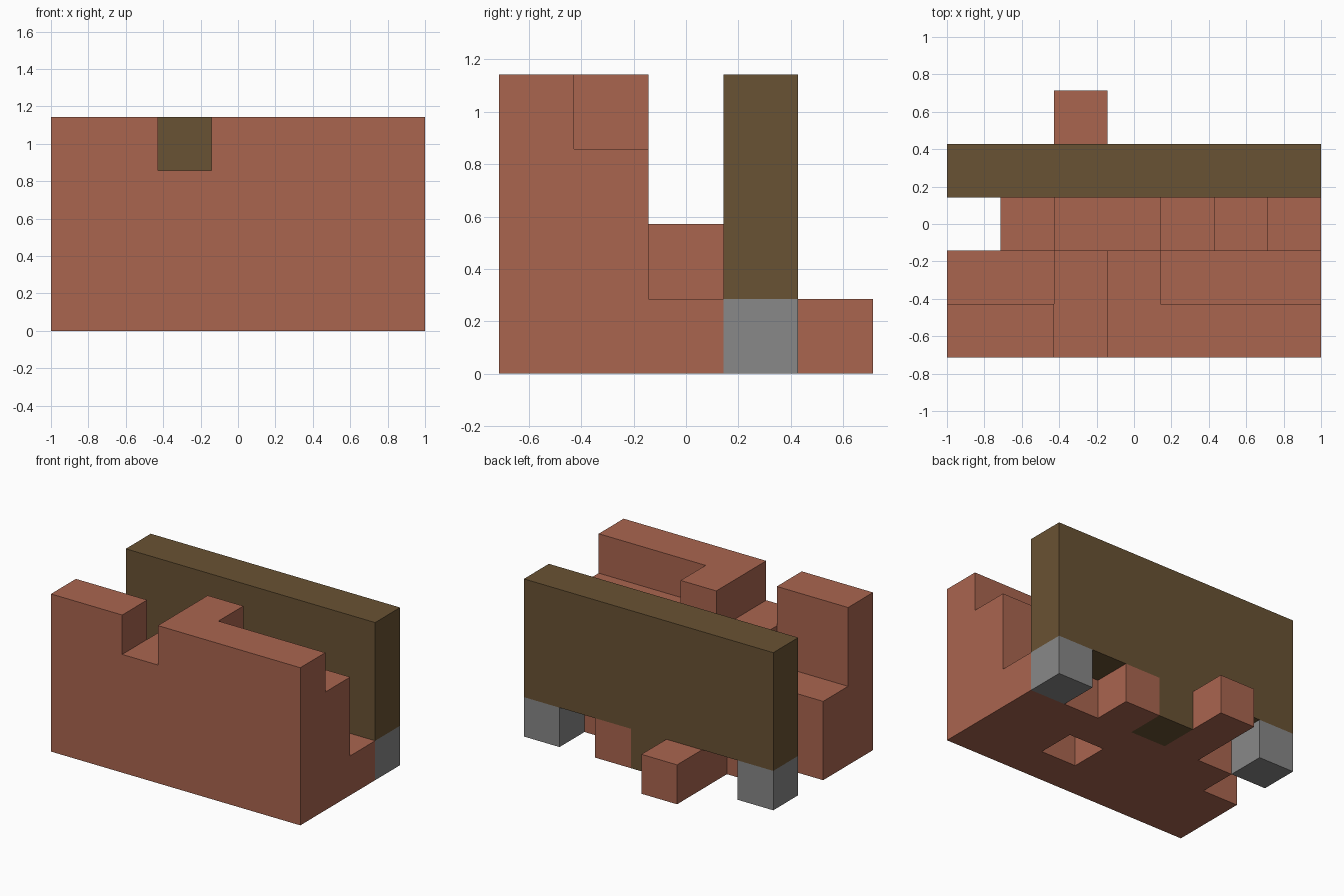
import bpy
import bmesh
from mathutils import Vector

cube = bpy.data.objects.get("Cube")
if cube:
    bpy.data.objects.remove(cube, do_unlink=True)

UNIT = 2 / 7  # the model is a 7 x 5 x 4 grid of cubic cells
ORIGIN = Vector((-3.5, -2.5, 0))


def material(name, color):
    mat = bpy.data.materials.new(name)
    mat.use_nodes = True
    mat.diffuse_color = (*color, 1)
    mat.node_tree.nodes["Principled BSDF"].inputs["Base Color"].default_value = (*color, 1)
    return mat


brick = material("brick_red", (0.40, 0.130, 0.078))
olive = material("olive_brown", (0.141, 0.084, 0.033))
grey = material("mid_grey", (0.246, 0.246, 0.246))


def box(x, y, z):
    """All cells in half-open ranges."""
    return {(i, j, k) for i in range(*x) for j in range(*y) for k in range(*z)}


def columns(row, heights):
    """One row of cell stacks with the given heights."""
    return {(i, row, k) for i, h in enumerate(heights) for k in range(h)}


# Stepped body: tall notched front, lower rows behind, then small lugs
body = columns(0, (4, 4, 3, 4, 4, 4, 4))
body |= columns(1, (2, 2, 3, 4, 3, 3, 3))
body |= columns(2, (0, 1, 2, 2, 1, 2, 1))
body |= {(2, 3, 0), (4, 3, 0), (2, 4, 0)}
body.discard((4, 1, 0))  # socket in the underside

# Back wall with a central leg, and grey feet at its ends
wall = box((0, 7), (3, 4), (1, 4)) | {(3, 3, 0)}
left_foot = {(6, 3, 0)}
right_foot = {(0, 3, 0)}

parts = (
    ("stepped_body", body, brick),
    ("back_wall", wall, olive),
    ("left_foot", left_foot, grey),
    ("right_foot", right_foot, grey),
)
filled = set().union(*(cells for _, cells, _ in parts))


def build(name, cells, mat):
    """Make the outer skin of a set of cells."""
    bm = bmesh.new()
    for cell in sorted(cells):
        for axis in range(3):
            for side in (-1, 1):
                normal = Vector((0, 0, 0))
                normal[axis] = side
                neighbour = tuple(int(c + n) for c, n in zip(cell, normal))
                if neighbour in filled:
                    continue
                u = Vector((0, 0, 0))
                u[(axis + 1) % 3] = 0.5
                v = normal.cross(u)
                mid = Vector(cell) + Vector((0.5, 0.5, 0.5)) + normal / 2 + ORIGIN
                corners = (mid - u - v, mid + u - v, mid + u + v, mid - u + v)
                bm.faces.new([bm.verts.new(p * UNIT) for p in corners])
    bmesh.ops.remove_doubles(bm, verts=bm.verts, dist=0.001)
    mesh = bpy.data.meshes.new(name)
    bm.to_mesh(mesh)
    bm.free()
    mesh.materials.append(mat)
    bpy.context.collection.objects.link(bpy.data.objects.new(name, mesh))


for part in parts:
    build(*part)
